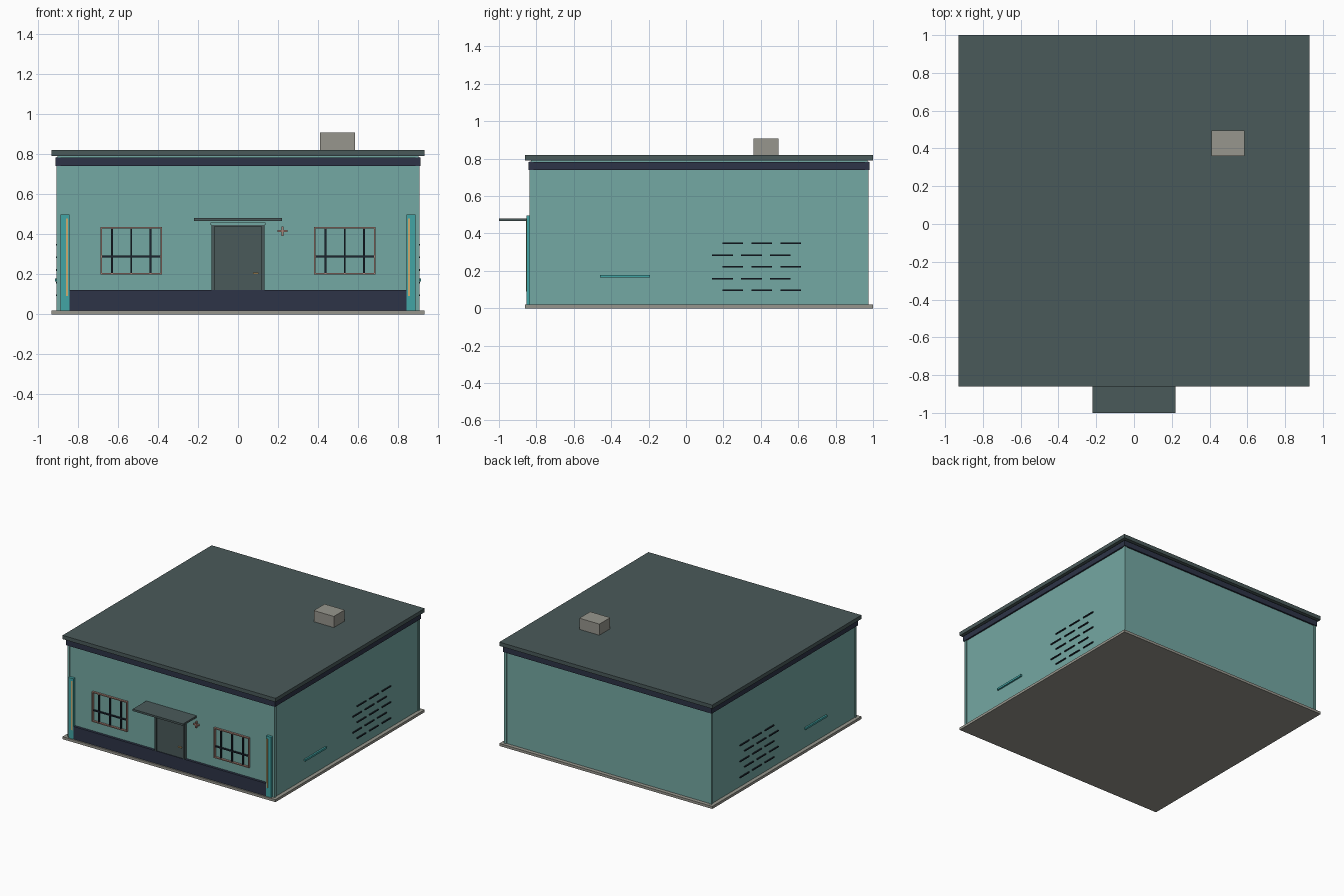
import bpy
from math import radians

cube = bpy.data.objects.get("Cube")
if cube:
    bpy.data.objects.remove(cube, do_unlink=True)


def material(name, hex_code):
    rgb = [int(hex_code[i:i + 2], 16) / 255 for i in (0, 2, 4)]
    colour = [c / 12.92 if c <= 0.04045 else ((c + 0.055) / 1.055) ** 2.4 for c in rgb] + [1]
    m = bpy.data.materials.new(name)
    m.use_nodes = True
    m.diffuse_color = colour
    m.node_tree.nodes["Principled BSDF"].inputs["Base Color"].default_value = colour
    return m


WALL = material("pale teal", "74A8A3")
SLATE = material("slate", "4A5A5A")
NAVY = material("navy", "2D3447")
STONE = material("stone grey", "97968D")
TEAL = material("bright teal", "42A5A5")
TAN = material("tan", "D0AC70")
ROSE = material("dusty rose", "A98478")
INK = material("dark bars", "1C2530")


def box(name, x, y, z, mat, turn=0):
    """Box from (min, max) pairs; turn rotates about the y axis."""
    spans = (x, y, z)
    bpy.ops.mesh.primitive_cube_add(size=1, location=[(a + b) / 2 for a, b in spans])
    ob = bpy.context.object
    ob.name = name
    ob.scale = [b - a for a, b in spans]
    ob.rotation_euler.y = radians(turn)
    ob.data.materials.append(mat)
    return ob


def around(centre, half):
    return (centre - half, centre + half)


MID = 0.07     # depth centre of the building
FRONT = -0.83  # front wall plane


def storey(name, half, z, mat):
    return box(name, around(0, half), around(MID, half), z, mat)


# Shell: slab, walls, cornice, roof
storey("base_slab", 0.93, (0, 0.02), STONE)
storey("walls", 0.9, (0.02, 0.79), WALL)
storey("cornice_band", 0.912, (0.74, 0.783), NAVY)
storey("roof", 0.93, (0.79, 0.82), SLATE)
box("chimney", (0.41, 0.585), (0.36, 0.495), (0.82, 0.908), STONE)

# Corner posts
for sx in (-1, 1):
    for sy in (-1, 1):
        box("corner_post", around(sx * 0.896, 0.01), around(MID + sy * 0.896, 0.01),
            (0.02, 0.785), WALL)

# Front plinth and pilasters
box("front_plinth", (-0.84, 0.84), (-0.85, FRONT), (0.02, 0.12), NAVY)
for s in (-1, 1):
    box("pilaster", around(s * 0.864, 0.022), (-0.852, FRONT), (0.02, 0.497), TEAL)
    box("pilaster_inlay", around(s * 0.853, 0.005), (-0.856, -0.85), (0.09, 0.478), TAN)

# Door with frame, lintel, handle and canopy
box("door", (-0.12, 0.12), (-0.845, FRONT), (0.12, 0.44), SLATE)
for s in (-1, 1):
    box("door_jamb", around(s * 0.125, 0.007), (-0.853, FRONT), (0.12, 0.445), SLATE)
box("door_head", (-0.132, 0.132), (-0.853, FRONT), (0.438, 0.446), SLATE)
box("lintel", (-0.138, 0.138), (-0.856, FRONT), (0.446, 0.457), WALL)
box("door_handle", (0.075, 0.102), (-0.856, -0.845), (0.201, 0.208), TAN)
box("canopy", (-0.22, 0.22), (-1, FRONT), (0.466, 0.481), SLATE)

# Windows: thin frame with glazing bars
for s in (-1, 1):
    cx = s * 0.533
    for e in (-1, 1):
        box("window_side", around(cx + e * 0.149, 0.004), (-0.846, FRONT), (0.198, 0.435), ROSE)
        box("window_rail", around(cx, 0.149), (-0.846, FRONT),
            around(0.3165 + e * 0.1145, 0.004), ROSE)
    for k in (-1, 0, 1):
        box("glazing_bar", around(cx + k * 0.096, 0.0045), (-0.842, FRONT), (0.202, 0.431), INK)
    box("glazing_crossbar", around(cx, 0.146), (-0.842, FRONT), around(0.288, 0.0045), INK)

# Small wall ornament beside the door
for turn in (0, 90):
    box("wall_ornament", around(0.222, 0.024), (-0.845, FRONT), around(0.415, 0.005), ROSE, turn)

# Side walls: ledge and exposed brick courses
for s in (-1, 1):
    box("side_ledge", around(s * 0.904, 0.009), (-0.46, -0.193), (0.164, 0.179), TEAL)
    for row in range(5):
        z = 0.347 - row * 0.063
        start = 0.14 if row % 2 else 0.195
        for col in range(3):
            y = start + col * 0.155
            box("brick_line", around(s * 0.903, 0.006), (y, y + 0.11), around(z, 0.004), INK)
